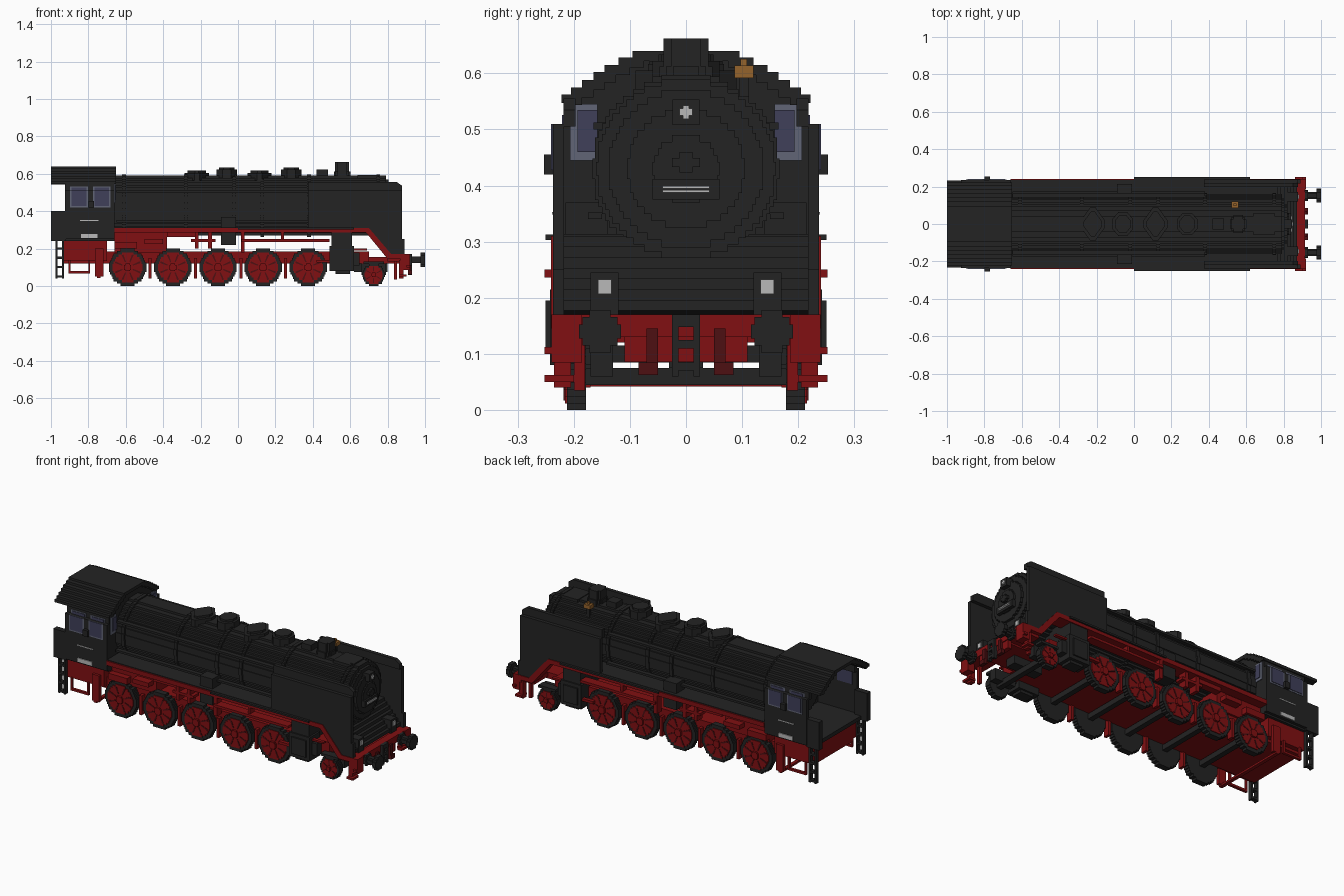
import bpy, bmesh, math

if "Cube" in bpy.data.objects:
    bpy.data.objects.remove(bpy.data.objects["Cube"], do_unlink=True)


def material(name, r, g, b):
    m = bpy.data.materials.new(name)
    m.use_nodes = True
    m.diffuse_color = (r, g, b, 1)
    m.node_tree.nodes["Principled BSDF"].inputs["Base Color"].default_value = (r, g, b, 1)
    return m


BLACK = material("soot black", 0.017, 0.017, 0.017)
RED = material("chassis red", 0.22, 0.005, 0.006)
DARK_RED = material("dark red", 0.075, 0.005, 0.006)
GLASS = material("window navy", 0.05, 0.05, 0.10)
FRAME = material("window frame grey", 0.12, 0.13, 0.18)
WHITE = material("plate grey", 0.48, 0.48, 0.48)
BRASS = material("bell brass", 0.30, 0.125, 0.025)
V = 0.0125  # block size of the stepped outlines


def prisms(name, items, mat, mirror=False):
    """items: (axis, outline, start, end); mirror copies across y = 0."""
    bm = bmesh.new()
    for axis, poly, a, b in items:
        for s in ((1, -1) if mirror else (1,)):
            def place(p, d):
                x, y, z = {"x": (d, p[0], p[1]), "y": (p[0], d, p[1]), "z": (p[0], p[1], d)}[axis]
                return bm.verts.new((x, s * y, z))
            lo, hi = [place(p, a) for p in poly], [place(p, b) for p in poly]
            bm.faces.new(lo)
            bm.faces.new(hi)
            n = len(poly)
            for i in range(n):
                j = (i + 1) % n
                bm.faces.new((lo[i], lo[j], hi[j], hi[i]))
    bmesh.ops.recalc_face_normals(bm, faces=bm.faces[:])
    me = bpy.data.meshes.new(name)
    bm.to_mesh(me)
    bm.free()
    me.materials.append(mat)
    ob = bpy.data.objects.new(name, me)
    bpy.context.collection.objects.link(ob)
    return ob


def bx(x0, x1, y0, y1, z0, z1):
    return ("z", [(x0, y0), (x1, y0), (x1, y1), (x0, y1)], z0, z1)


def boxes(name, mat, *dims, mirror=False):
    return prisms(name, [bx(*d) for d in dims], mat, mirror)


def stack(base, steps, c=0):
    """Symmetric stepped outline from (half width, top) steps."""
    right, z = [], base
    for hw, top in steps:
        right += [(hw, z), (hw, top)]
        z = top
    return [(c + w, z) for w, z in right] + [(c - w, z) for w, z in reversed(right)]


def disc(r, cu=0, cv=0, v=V):
    """Stepped circle outline."""
    n = max(3, round(2 * r / v))
    h = 2 * r / n
    steps = []
    for i in range(n):
        d = -r + (i + 0.5) * h
        w = max(1, round(math.sqrt(r * r - d * d) / (v / 2))) * v / 2
        steps.append((min(w, r), cv - r + (i + 1) * h))
    merged = []
    for w, t in steps:
        if merged and abs(merged[-1][0] - w) < 1e-6:
            merged.pop()
        merged.append((w, t))
    return stack(cv - r, merged, cu)


# Boiler, bands and smokebox door
BZ = 0.43
prisms("boiler", [("x", disc(0.16, 0, BZ), -0.66, 0.79)], BLACK)
prisms("boiler_bands", [("x", disc(0.167, 0, BZ), x, x + 0.02) for x in (-0.62, -0.29, -0.03, 0.12, 0.37, 0.74)], BLACK)
prisms("smokebox_door", [("x", disc(0.14, 0, BZ), 0.79, 0.805), ("x", disc(0.105, 0, BZ), 0.805, 0.82),
                         ("x", disc(0.06, 0, BZ), 0.82, 0.83)], BLACK)
boxes("door_handle", BLACK, (0.83, 0.845, -0.025, 0.025, 0.433, 0.449), (0.83, 0.845, -0.012, 0.012, 0.423, 0.46))
boxes("number_plate", BLACK, (0.82, 0.84, -0.06, 0.06, 0.375, 0.412))
boxes("number_plate_stripes", WHITE, (0.84, 0.844, -0.042, 0.042, 0.388, 0.392), (0.84, 0.844, -0.042, 0.042, 0.395, 0.399))
boxes("top_lamp_housing", BLACK, (0.79, 0.845, -0.024, 0.024, 0.508, 0.553))
boxes("top_lamp", WHITE, (0.845, 0.85, -0.012, 0.012, 0.525, 0.537), (0.845, 0.849, -0.005, 0.005, 0.519, 0.543))
boxes("boiler_pipes", BLACK, (-0.65, 0.38, 0.14, 0.165, 0.50, 0.512), (-0.65, 0.38, 0.15, 0.175, 0.34, 0.352), mirror=True)

# Domes and chimney
for name, x, rx, ry, top, diamond in (("sand_dome_rear", -0.22, 0.065, 0.09, 0.605, True),
                                      ("steam_dome_rear", -0.06, 0.055, 0.065, 0.622, False),
                                      ("sand_dome_front", 0.115, 0.065, 0.09, 0.605, True),
                                      ("steam_dome_front", 0.285, 0.055, 0.06, 0.622, False)):
    parts = []
    for k, z0, z1 in ((1, 0.55, top), (0.75, top, top + 0.012)):
        if diamond:
            o = [(x + k * rx * a, k * ry * b) for a, b in ((-1, .2), (-1, -.2), (-.2, -1), (.2, -1), (1, -.2), (1, .2), (.2, 1), (-.2, 1))]
        else:
            o = [(x + k * rx * math.cos(math.radians(22.5 + 45 * i)) * 1.08,
                  k * ry * math.sin(math.radians(22.5 + 45 * i)) * 1.08) for i in range(8)]
        parts.append(("z", o, z0, z1))
    prisms(name, parts, BLACK)
prisms("chimney", [("z", disc(0.047, 0.557), 0.57, 0.612), ("z", disc(0.04, 0.557), 0.61, 0.662)], BLACK)
boxes("smokebox_fittings", BLACK, (0.42, 0.48, -0.03, 0.03, 0.57, 0.622), (0.64, 0.75, -0.06, 0.06, 0.56, 0.594))
boxes("bell", BRASS, (0.52, 0.56, 0.086, 0.12, 0.592, 0.614), (0.532, 0.548, 0.097, 0.109, 0.614, 0.626))
boxes("bell_stand", BLACK, (0.53, 0.55, 0.095, 0.111, 0.54, 0.592))

# Cab
ROOF = [(0.222, 0.562), (0.205, 0.575), (0.185, 0.588), (0.165, 0.602), (0.145, 0.615), (0.12, 0.628), (0.095, 0.64)]
outer = stack(0.547, ROOF)
inner = stack(0.547, [(w - 0.02, z - 0.018) for w, z in ROOF])
prisms("cab_roof", [("x", outer + inner[::-1], -1.0, -0.652)], BLACK)
prisms("cab_front_wall", [("x", stack(0.25, [(0.235, 0.51), (0.215, 0.55)] + [(w - 0.01, z - 0.01) for w, z in ROOF]), -0.68, -0.66)], BLACK)
boxes("cab_sides", BLACK, (-0.925, -0.66, 0.215, 0.236, 0.25, 0.51), (-0.925, -0.66, 0.195, 0.216, 0.50, 0.56),
      (-1.0, -0.92, 0.20, 0.232, 0.24, 0.40), (-0.80, -0.77, 0.23, 0.253, 0.42, 0.455), mirror=True)
boxes("cab_floor", BLACK, (-0.96, -0.66, -0.22, 0.22, 0.24, 0.262))
prisms("backhead", [("x", disc(0.15, 0, BZ), -0.74, -0.66)], BLACK)
prisms("backhead_gauges", [("x", disc(0.03, y, z), -0.75, -0.73) for y, z in ((-0.06, 0.5), (0.06, 0.5), (0, 0.40))], BLACK)
for x0, x1 in ((-0.897, -0.803), (-0.775, -0.683)):
    boxes("side_window_frame", FRAME, (x0, x1, 0.236, 0.238, 0.42, 0.51), (x0, x1, 0.216, 0.218, 0.51, 0.532), mirror=True)
    boxes("side_window_glass", GLASS, (x0 + 0.008, x1 - 0.008, 0.238, 0.241, 0.428, 0.51),
          (x0 + 0.008, x1 - 0.008, 0.218, 0.221, 0.51, 0.526), mirror=True)
    boxes("side_window_inside", GLASS, (x0, x1, 0.212, 0.215, 0.42, 0.50), mirror=True)
boxes("front_window_frame", FRAME, (-0.66, -0.656, 0.158, 0.207, 0.445, 0.545), mirror=True)
boxes("front_window_glass", GLASS, (-0.656, -0.652, 0.158, 0.193, 0.46, 0.535), mirror=True)
boxes("cab_side_plates", WHITE, (-0.84, -0.75, 0.236, 0.241, 0.257, 0.279), (-0.845, -0.745, 0.236, 0.239, 0.348, 0.353), mirror=True)

# Smoke deflectors
prisms("smoke_deflectors", [
    ("y", [(0.375, 0.305), (0.70, 0.305), (0.82, 0.17), (0.89, 0.17), (0.89, 0.25), (0.878, 0.25), (0.878, 0.51), (0.375, 0.51)], 0.217, 0.237),
    ("y", [(0.375, 0.505), (0.878, 0.505), (0.878, 0.535), (0.85, 0.555), (0.375, 0.555)], 0.197, 0.218)], BLACK, True)

# Stepped front apron
steps = [(0.70, 0.285), (0.70, 0.31)]
for i in range(7):
    steps += [(0.77 + 0.017 * i, 0.31 - 0.019 * i), (0.77 + 0.017 * i, 0.291 - 0.019 * i)]
prisms("front_apron", [("y", steps + [(0.82, 0.165)], -0.22, 0.22)], BLACK)
boxes("apron_lamp_housing", BLACK, (0.82, 0.878, 0.12, 0.17, 0.17, 0.245), mirror=True)
boxes("apron_lamps", WHITE, (0.878, 0.883, 0.133, 0.157, 0.207, 0.233), mirror=True)

# Running boards with slope down to the buffer beam
prisms("running_boards", [("y", [(-0.66, 0.285), (0.685, 0.285), (0.80, 0.145), (0.87, 0.145), (0.87, 0.17), (0.82, 0.17),
                                 (0.70, 0.31), (-0.66, 0.31)], 0.16, 0.241)], RED, True)
boxes("running_board_tread", BLACK, (-0.66, 0.70, 0.10, 0.234, 0.308, 0.314), mirror=True)
boxes("step_edge", BLACK, (0.0, 0.62, 0.236, 0.25, 0.303, 0.313), mirror=True)

# Buffer beam, buffers, coupling and steps
boxes("buffer_beam", RED, (0.87, 0.915, -0.24, 0.24, 0.13, 0.17), (0.885, 0.91, -0.11, 0.11, 0.086, 0.17),
      (0.80, 0.88, -0.22, 0.22, 0.13, 0.155))
boxes("buffer_beam_ends", RED, (0.90, 0.92, 0.235, 0.252, 0.10, 0.112), (0.86, 0.885, 0.205, 0.235, 0.04, 0.14),
      (0.88, 0.92, 0.185, 0.24, 0.085, 0.17), (0.835, 0.85, 0.18, 0.20, 0.035, 0.14), (0.86, 0.90, 0.20, 0.252, 0.05, 0.062), mirror=True)
prisms("buffers", [("x", disc(0.038, 0.153, 0.14), 0.977, 1.0), ("x", disc(0.018, 0.153, 0.14), 0.915, 0.98),
                   ("x", disc(0.03, 0.153, 0.14), 0.915, 0.93)], BLACK, True)
boxes("coupling", BLACK, (0.91, 0.93, 0.013, 0.025, 0.06, 0.17), (0.91, 0.93, -0.001, 0.014, 0.148, 0.17),
      (0.91, 0.93, -0.001, 0.014, 0.11, 0.125), (0.91, 0.93, -0.001, 0.014, 0.07, 0.085), mirror=True)
boxes("brake_hoses", DARK_RED, (0.91, 0.925, 0.05, 0.07, 0.08, 0.145), (0.91, 0.93, 0.05, 0.085, 0.062, 0.085), mirror=True)

# Chassis
boxes("main_frame", RED, (-0.93, 0.70, -0.178, 0.178, 0.12, 0.185), (0.68, 0.88, -0.10, 0.10, 0.12, 0.155))
boxes("rear_frame", RED, (-0.93, -0.70, -0.205, 0.205, 0.135, 0.24))
boxes("rear_crossbar", RED, (-0.755, -0.735, -0.22, 0.22, 0.042, 0.053))
boxes("rear_hangers", RED, (-0.905, -0.895, 0.20, 0.215, 0.07, 0.14), (-0.905, -0.79, 0.20, 0.215, 0.068, 0.08),
      (-0.80, -0.79, 0.20, 0.215, 0.07, 0.14), (-0.765, -0.72, 0.20, 0.22, 0.05, 0.20), mirror=True)
boxes("firebox", RED, (-0.66, -0.38, -0.19, 0.19, 0.18, 0.29))
boxes("ashpan_rods", RED, (-0.50, -0.40, 0.19, 0.235, 0.225, 0.25), (-0.66, -0.54, 0.19, 0.225, 0.20, 0.235), mirror=True)
boxes("valve_gear", RED, (0.02, 0.49, 0.20, 0.252, 0.236, 0.25), (0.015, 0.035, 0.20, 0.24, 0.18, 0.29),
      (0.23, 0.245, 0.20, 0.24, 0.24, 0.29), (-0.23, -0.21, 0.18, 0.23, 0.20, 0.29), (-0.16, -0.14, 0.18, 0.23, 0.20, 0.29),
      (-0.25, -0.12, 0.18, 0.23, 0.235, 0.25), (-0.38, -0.22, 0.18, 0.22, 0.262, 0.288), mirror=True)
boxes("brake_shoes", RED, *[(x - 0.008, x + 0.008, 0.17, 0.205, 0.04, 0.15) for x in (-0.47, -0.228, 0.015, 0.255)], mirror=True)
boxes("air_pump", BLACK, (-0.09, -0.01, 0.14, 0.215, 0.22, 0.37), mirror=True)

# Cylinders and saddle
boxes("cylinders", BLACK, (0.49, 0.62, 0.15, 0.242, 0.08, 0.215), (0.51, 0.60, 0.15, 0.25, 0.10, 0.195),
      (0.50, 0.61, 0.15, 0.235, 0.215, 0.285), (0.52, 0.60, 0.16, 0.225, 0.065, 0.08), (0.62, 0.65, 0.17, 0.22, 0.11, 0.18), mirror=True)
boxes("smokebox_saddle", BLACK, (0.50, 0.61, -0.16, 0.16, 0.18, 0.31))
boxes("piston_rods", RED, (0.42, 0.49, 0.215, 0.235, 0.125, 0.14), (0.62, 0.69, 0.20, 0.22, 0.19, 0.20), mirror=True)


# Wheels
def wheel(name, x, r, spokes):
    prisms(name + "_tyres", [("y", disc(r, x, r), 0.178, 0.212)], BLACK, True)
    prisms(name + "_centres", [("y", disc(r * 0.8, x, r), 0.20, 0.216)], RED, True)
    items = []
    for i in range(spokes):
        a = 2 * math.pi * (i + 0.5) / spokes
        u, n = (math.cos(a), math.sin(a)), (-math.sin(a), math.cos(a))
        items.append(("y", [(x + u[0] * k * r + n[0] * w * r, r + u[1] * k * r + n[1] * w * r)
                            for k, w in ((0.3, -.03), (0.72, -.05), (0.72, .05), (0.3, .03))], 0.21, 0.218))
    prisms(name + "_spoke_gaps", items, DARK_RED, True)
    prisms(name + "_hubs", [("y", disc(r * 0.2, x, r, V / 2), 0.21, 0.228)], RED, True)
    boxes(name + "_axle", BLACK, (x - 0.015, x + 0.015, -0.18, 0.18, r - 0.015, r + 0.015))


for i, x in enumerate((-0.59, -0.348, -0.107, 0.134, 0.375)):
    wheel("driving_wheel_%d" % (i + 1), x, 0.1, 8)
wheel("leading_wheel", 0.725, 0.06, 6)
boxes("leading_truck", BLACK, (0.62, 0.80, -0.03, 0.03, 0.075, 0.12), (0.66, 0.79, 0.13, 0.17, 0.06, 0.12), mirror=True)
boxes("leading_wheel_guard", BLACK, (0.67, 0.78, 0.17, 0.215, 0.118, 0.132), mirror=True)

# Rear ladders
boxes("rear_ladders", BLACK, (-0.975, -0.965, 0.20, 0.225, 0.04, 0.25), (-0.94, -0.93, 0.20, 0.225, 0.04, 0.25),
      *[(-0.97, -0.935, 0.20, 0.225, z, z + 0.012) for z in (0.045, 0.095, 0.145, 0.195)], mirror=True)
